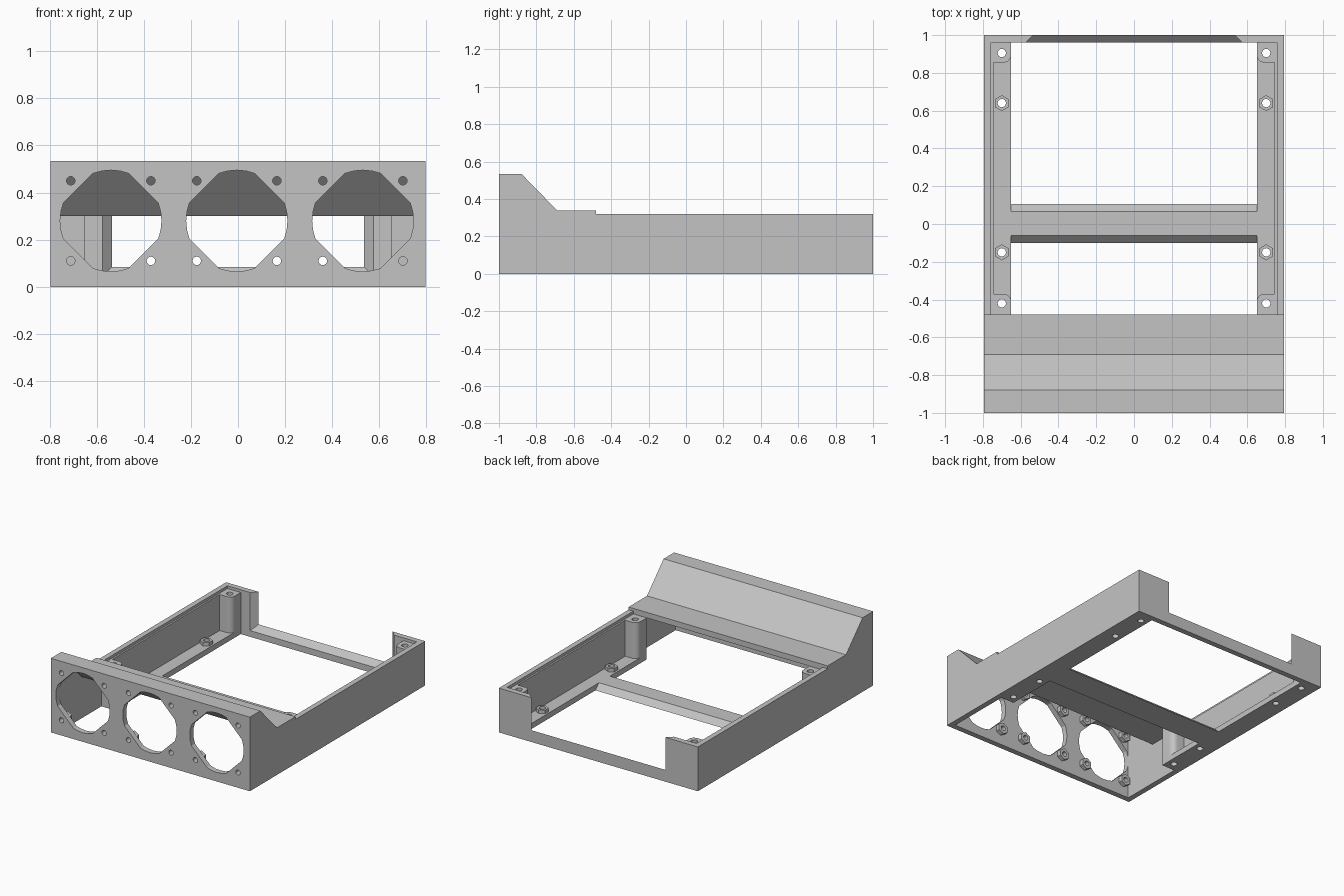
import bpy, bmesh
from math import sin, cos, pi, radians, acos

if "Cube" in bpy.data.objects:
    bpy.data.objects.remove(bpy.data.objects["Cube"])

grey = bpy.data.materials.new("light_grey")
grey.use_nodes = True
grey.diffuse_color = (0.55, 0.55, 0.55, 1)
grey.node_tree.nodes["Principled BSDF"].inputs["Base Color"].default_value = (0.55, 0.55, 0.55, 1)


def place(axis, u, v, w):
    return {"x": (w, u, v), "y": (u, w, v), "z": (u, v, w)}[axis]


def prism(bm, axis, start, end, lo, hi):
    """Solid between outline start at lo and outline end at hi along an axis."""
    a = [bm.verts.new(place(axis, u, v, lo)) for u, v in start]
    b = [bm.verts.new(place(axis, u, v, hi)) for u, v in end]
    bm.faces.new(a)
    bm.faces.new(b[::-1])
    for i in range(len(a)):
        j = (i + 1) % len(a)
        bm.faces.new((a[j], a[i], b[i], b[j]))


def make(name, *solids):
    """Object from (axis, outline, lo, hi) or (axis, start, end, lo, hi) solids."""
    bm = bmesh.new()
    for s in solids:
        if len(s) == 4:
            s = (s[0], s[1], s[1], s[2], s[3])
        prism(bm, *s)
    bmesh.ops.recalc_face_normals(bm, faces=bm.faces)
    mesh = bpy.data.meshes.new(name)
    bm.to_mesh(mesh)
    bm.free()
    mesh.materials.append(grey)
    ob = bpy.data.objects.new(name, mesh)
    bpy.context.collection.objects.link(ob)
    return ob


def combine(target, tool, operation="DIFFERENCE"):
    mod = target.modifiers.new("cut", "BOOLEAN")
    mod.object, mod.operation, mod.solver = tool, operation, "EXACT"
    bpy.context.view_layer.objects.active = target
    bpy.ops.object.modifier_apply(modifier=mod.name)
    bpy.data.objects.remove(tool)


def rect(u0, u1, v0, v1):
    return [(u0, v0), (u1, v0), (u1, v1), (u0, v1)]


def ngon(u, v, r, n, turn=0.0):
    return [(u + r * cos(turn + 2 * pi * i / n), v + r * sin(turn + 2 * pi * i / n)) for i in range(n)]


W, T = 0.795, 0.04          # half width, wall thickness
FLOOR, LEDGE = 0.04, 0.30
SHELF = -0.48               # rear edge of the hood
POST = 0.65                 # inner face of flange and posts

# Outer body with sloped hood
body = make("tray_body", ("x", [(-1, 0), (1, 0), (1, 0.32), (SHELF, 0.32), (SHELF, 0.34),
                                (-0.69, 0.34), (-0.88, 0.535), (-1, 0.535)], -W, W))

# Hollow under the hood, open below
combine(body, make("hood_hollow", ("x", [(-0.96, -0.1), (SHELF, -0.1), (SHELF, LEDGE), (-0.707, LEDGE),
                                         (-0.897, 0.495), (-0.96, 0.495)], -0.755, 0.755)))

# Rear bay, leaving rounded screw posts in its corners
r = 0.04
front_arc = [(POST + r - r * cos(t), -0.37 - r + r * sin(t)) for t in (i * pi / 12 for i in range(7))]
back_arc = [(POST + r - r * sin(t), 0.855 + r - r * cos(t)) for t in (i * pi / 12 for i in range(7))]
half = [(POST, SHELF - 0.01)] + front_arc + [(0.745, -0.37), (0.745, 0.855)] + back_arc + [(POST, 0.96)]
plan = half + [(-x, y) for x, y in reversed(half)]
combine(body, make("bay", ("z", plan, FLOOR, LEDGE)))
combine(body, make("lid_recess", ("z", rect(-0.757, 0.757, SHELF, 0.96), LEDGE, 0.6)))
combine(body, make("floor_opening", ("z", rect(-POST, POST, SHELF - 0.01, 0.96), -0.1, 0.2)))

# Flared opening in the rear wall
combine(body, make("rear_opening", ("y", rect(-0.585, 0.585, 0.035, 0.6),
                                    rect(-0.525, 0.525, 0.095, 0.6), 0.95, 1.01)))

# Fan openings: circles flattened on their diagonals
R, FLAT = 0.215, 0.196
spread = acos(FLAT / R)
fans = (-0.54, -0.005, 0.53)
FZ = 0.28


def fan_outline(cx):
    pts = []
    for q in range(4):
        a0, a1 = q * pi / 2 - pi / 4 + spread, q * pi / 2 + pi / 4 - spread
        for i in range(5):
            a = a0 + (a1 - a0) * i / 4
            pts.append((cx + R * cos(a), FZ + R * sin(a)))
    return pts


combine(body, make("fan_openings", *[("y", fan_outline(cx), -1.1, -0.9) for cx in fans]))

# Hexagonal nut bosses on the fan plate and the flanges
fan_screws = [(cx + sx * 0.17, FZ + sz * 0.17) for cx in fans for sx in (-1, 1) for sz in (-1, 1)]
flange_screws = [(s * 0.70, y) for s in (-1, 1) for y in (0.64, -0.15)]
post_screws = [(s * 0.70, y) for s in (-1, 1) for y in (0.905, -0.42)]
bosses = [("y", ngon(x, z, 0.042, 6, pi / 2), -0.98, -0.93) for x, z in fan_screws]
bosses += [("z", ngon(x, y, 0.042, 6, pi / 2), 0.02, 0.065) for x, y in flange_screws]
combine(body, make("nut_bosses", *bosses), "UNION")

# Screw holes
holes = [("y", ngon(x, z, 0.018, 16), -1.1, -0.9) for x, z in fan_screws]
holes += [("z", ngon(x, y, 0.022, 16), -0.1, 0.5) for x, y in flange_screws + post_screws]
combine(body, make("screw_holes", *holes))

# Chamfered bar across the floor
bar = make("cross_bar", ("x", [(-0.10, 0), (0.105, 0), (0.065, 0.04), (-0.06, 0.04)], -POST, POST))

# Smooth only the small curves
for ob in (body, bar):
    bpy.ops.object.select_all(action="DESELECT")
    ob.select_set(True)
    bpy.context.view_layer.objects.active = ob
    bpy.ops.object.shade_smooth_by_angle(angle=radians(25))
